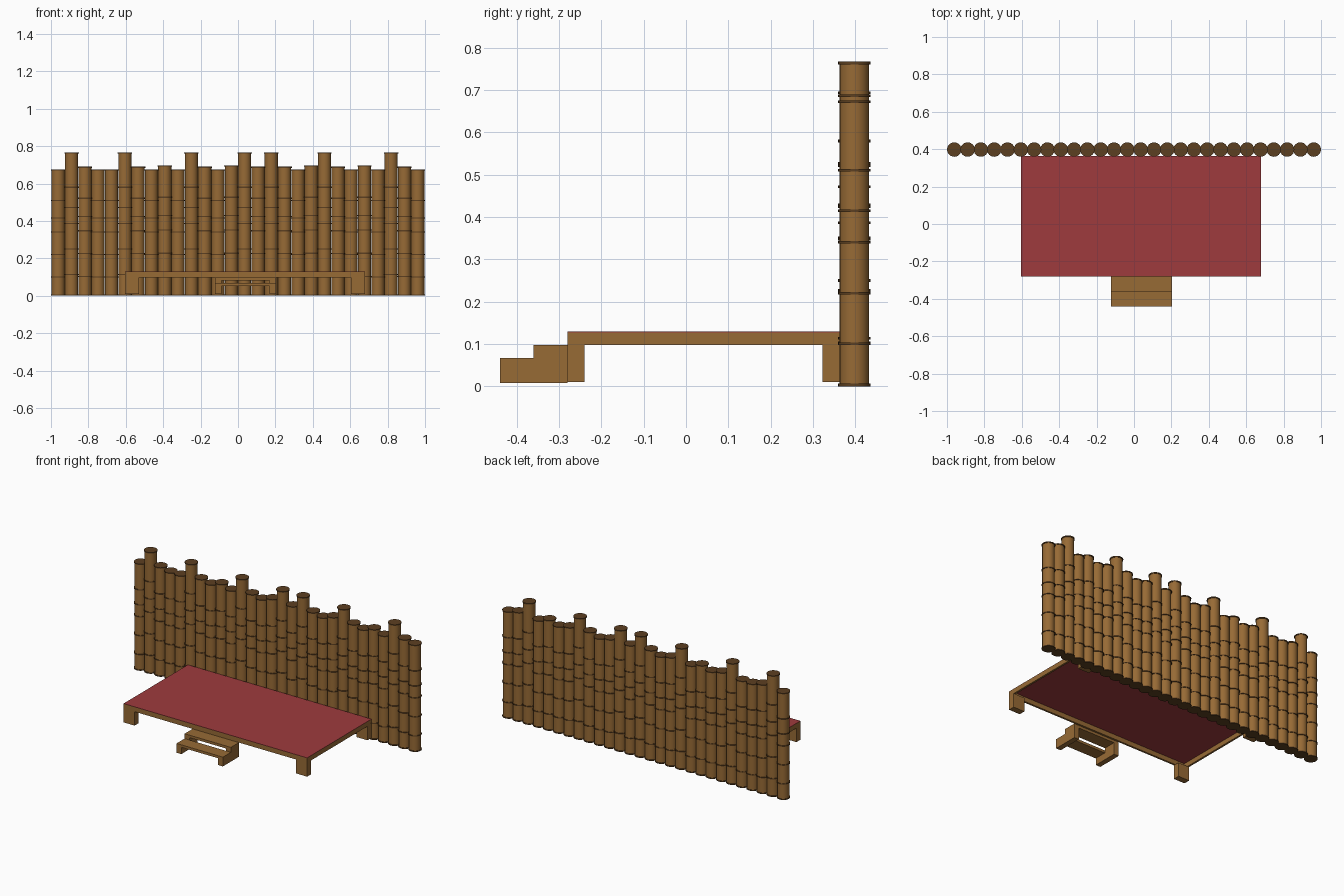
import bpy
import bmesh
import math
from mathutils import Matrix

cube = bpy.data.objects.get("Cube")
if cube:
    bpy.data.objects.remove(cube, do_unlink=True)


def material(name, rgb):
    mat = bpy.data.materials.new(name)
    mat.use_nodes = True
    color = (*rgb, 1)
    mat.diffuse_color = color
    mat.node_tree.nodes["Principled BSDF"].inputs["Base Color"].default_value = color
    return mat


wood = material("wood_brown", (0.31, 0.145, 0.036))
dark = material("dark_brown", (0.107, 0.05, 0.015))
red = material("carpet_red", (0.342, 0.043, 0.047))


def add_object(name, mesh, *mats):
    for mat in mats:
        mesh.materials.append(mat)
    obj = bpy.data.objects.new(name, mesh)
    bpy.context.collection.objects.link(obj)
    return obj


def add_box(bm, x, y, z):
    """Box from (min, max) pairs along each axis."""
    size = [b - a for a, b in (x, y, z)]
    mid = [(a + b) / 2 for a, b in (x, y, z)]
    bmesh.ops.create_cube(bm, size=1, matrix=Matrix.Translation(mid) @ Matrix.Diagonal((*size, 1)))


def boxes(name, mat, *spans):
    bm = bmesh.new()
    for span in spans:
        add_box(bm, *span)
    mesh = bpy.data.meshes.new(name)
    bm.to_mesh(mesh)
    bm.free()
    return add_object(name, mesh, mat)


# Bamboo pole: a round shaft with dark joint discs
BASE_H = 0.675
JOINT_H = 0.006


def add_cylinder(bm, radius, bottom, top, mat_index):
    result = bmesh.ops.create_cone(
        bm, cap_ends=True, segments=24, radius1=radius, radius2=radius,
        depth=top - bottom, matrix=Matrix.Translation((0, 0, (bottom + top) / 2)))
    for face in {f for v in result["verts"] for f in v.link_faces}:
        face.material_index = mat_index
        face.smooth = len(face.verts) == 4
    for edge in {e for v in result["verts"] for e in v.link_edges}:
        edge.smooth = all(len(f.verts) == 4 for f in edge.link_faces)


bm = bmesh.new()
add_cylinder(bm, 0.035, 0.002, BASE_H - 0.002, 0)
for z in (JOINT_H / 2, 0.1, 0.22, 0.34, 0.415, 0.51, BASE_H - JOINT_H / 2):
    add_cylinder(bm, 0.0385, z - JOINT_H / 2, z + JOINT_H / 2, 1)
pole_mesh = bpy.data.meshes.new("bamboo_pole")
bm.to_mesh(pole_mesh)
bm.free()
pole_mesh.materials.append(wood)
pole_mesh.materials.append(dark)

# Back wall: a row of poles in four heights (s, m, n, t)
heights = {"s": BASE_H, "m": 0.69, "n": 0.697, "t": 0.767}
row = "stmss" "tmsns" "tmsn" "tm" "tmsn" "tmsns" "tms"
spacing = 1.922 / (len(row) - 1)
for i, kind in enumerate(row):
    pole = add_object(f"bamboo_pole_{i + 1}", pole_mesh)
    pole.location = (-0.961 + i * spacing, 0.398, 0)
    pole.scale.z = heights[kind] / BASE_H

# Stage: open frame, carpeted top and four legs
X0, X1, Y0, Y1 = -0.605, 0.68, -0.28, 0.363
Z0, Z1, RAIL = 0.098, 0.127, 0.012
boxes("stage_frame", wood,
      ((X0, X1), (Y0, Y0 + RAIL), (Z0, Z1)),
      ((X0, X1), (Y1 - RAIL, Y1), (Z0, Z1)),
      ((X0, X0 + RAIL), (Y0 + RAIL, Y1 - RAIL), (Z0, Z1)),
      ((X1 - RAIL, X1), (Y0 + RAIL, Y1 - RAIL), (Z0, Z1)))
boxes("stage_carpet", red, ((X0, X1), (Y0, Y1), (Z1, Z1 + 0.002)))
for side, x in (("right", (X0, X0 + 0.077)), ("left", (X1 - 0.077, X1))):
    for end, y in (("front", (Y0, Y0 + 0.04)), ("back", (Y1 - 0.04, Y1))):
        boxes(f"{end}_{side}_leg", wood, (x, y, (0.01, Z0)))

# Steps: two open treads between stepped side panels
SX0, SX1, SIDE = -0.122, 0.202, 0.033
LOW, HIGH, THICK = 0.067, 0.098, 0.016
FRONT, MID = -0.44, -0.36
for side, x in (("right", (SX0, SX0 + SIDE)), ("left", (SX1 - SIDE, SX1))):
    boxes(f"step_{side}_side", wood,
          (x, (FRONT, MID), (0.008, LOW)), (x, (MID, Y0), (0.008, HIGH)))
inner = (SX0 + SIDE, SX1 - SIDE)
boxes("lower_tread", wood, (inner, (FRONT, MID), (LOW - THICK, LOW)))
boxes("upper_tread", wood, (inner, (MID, Y0), (HIGH - THICK, HIGH)))
